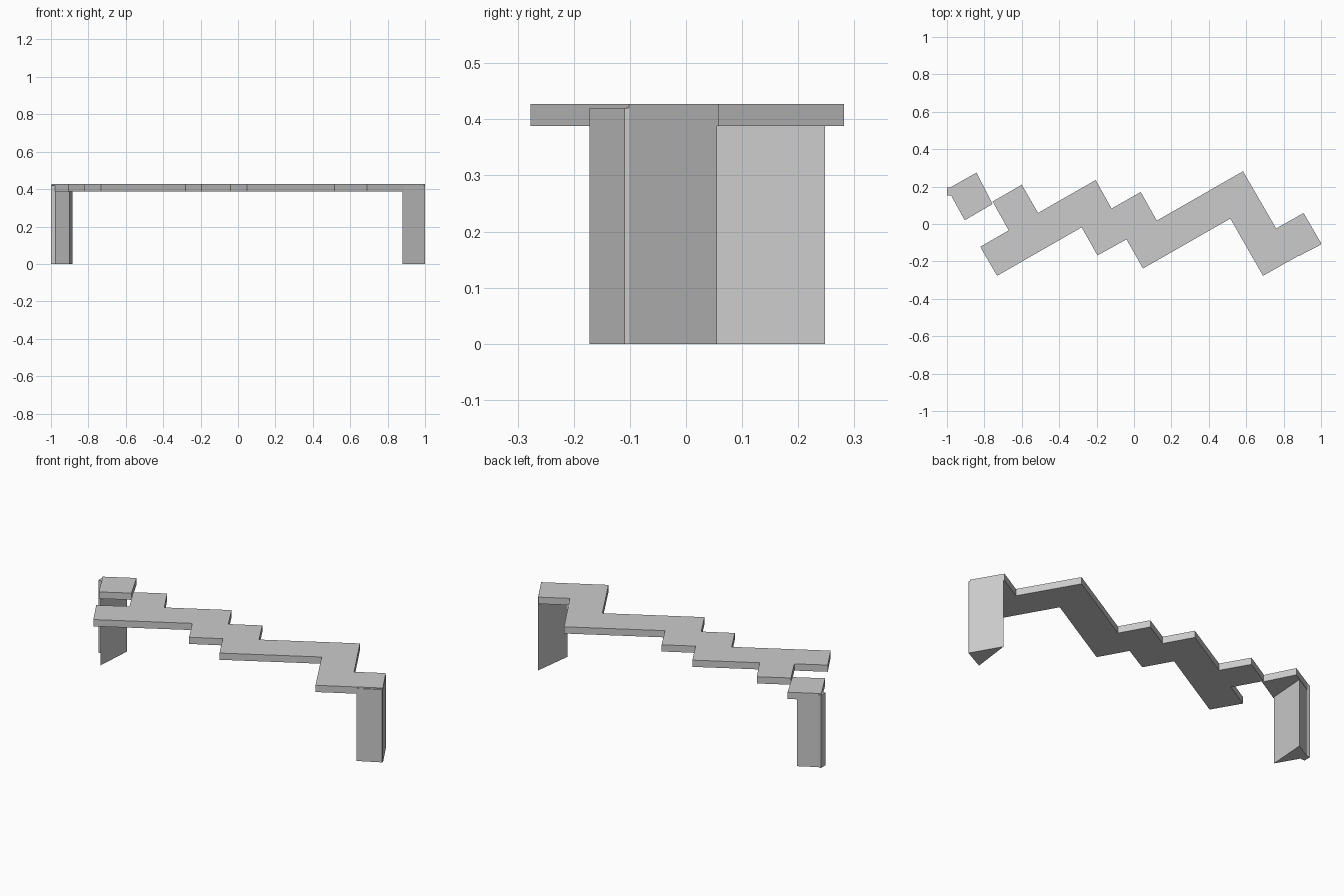
import bpy
import bmesh

cube = bpy.data.objects.get("Cube")
if cube:
    bpy.data.objects.remove(cube, do_unlink=True)

DECK_BOTTOM, DECK_TOP, POST_TOP = 0.388, 0.427, 0.42

grey = bpy.data.materials.new("plain grey")
grey.use_nodes = True
colour = (0.6, 0.6, 0.6, 1)
grey.diffuse_color = colour
grey.node_tree.nodes["Principled BSDF"].inputs["Base Color"].default_value = colour


def prism(name, outline, bottom, top):
    """Upright solid with the given plan outline."""
    bm = bmesh.new()
    face = bm.faces.new([bm.verts.new((x, y, bottom)) for x, y in outline])
    grown = bmesh.ops.extrude_face_region(bm, geom=[face])["geom"]
    for v in grown:
        if isinstance(v, bmesh.types.BMVert):
            v.co.z = top
    bmesh.ops.recalc_face_normals(bm, faces=bm.faces[:])
    mesh = bpy.data.meshes.new(name)
    bm.to_mesh(mesh)
    bm.free()
    mesh.materials.append(grey)
    obj = bpy.data.objects.new(name, mesh)
    bpy.context.collection.objects.link(obj)
    return obj


# Stepped deck, front edge then back edge
front_edge = [(-0.822, -0.122), (-0.732, -0.277), (-0.28, -0.018),
              (-0.195, -0.168), (-0.04, -0.082), (0.048, -0.238),
              (0.515, 0.029), (0.69, -0.277), (0.999, -0.102)]
back_edge = [(0.905, 0.058), (0.76, -0.024), (0.583, 0.282),
             (0.122, 0.018), (0.036, 0.171), (-0.12, 0.083),
             (-0.205, 0.235), (-0.513, 0.059), (-0.6, 0.21),
             (-0.756, 0.12), (-0.67, -0.034)]
prism("deck", front_edge + back_edge, DECK_BOTTOM, DECK_TOP)

# Separate end step touching the deck at its corner
prism("end_step", [(-0.905, 0.02), (-0.756, 0.107), (-0.842, 0.275),
                   (-0.997, 0.187)], DECK_BOTTOM, DECK_TOP)

# Triangular legs under both ends
prism("left_leg", [(0.88, -0.172), (1.0, -0.11), (1.0, -0.102),
                   (0.909, 0.055)], 0, POST_TOP)
prism("right_leg", [(-0.9, 0.03), (-0.885, 0.248), (-0.992, 0.188)],
      0, POST_TOP)

# Thin upright post at the outer corner of the right leg
prism("corner_post", [(-1.0, 0.152), (-0.975, 0.152), (-0.975, 0.195),
                      (-1.0, 0.195)], 0, POST_TOP)
